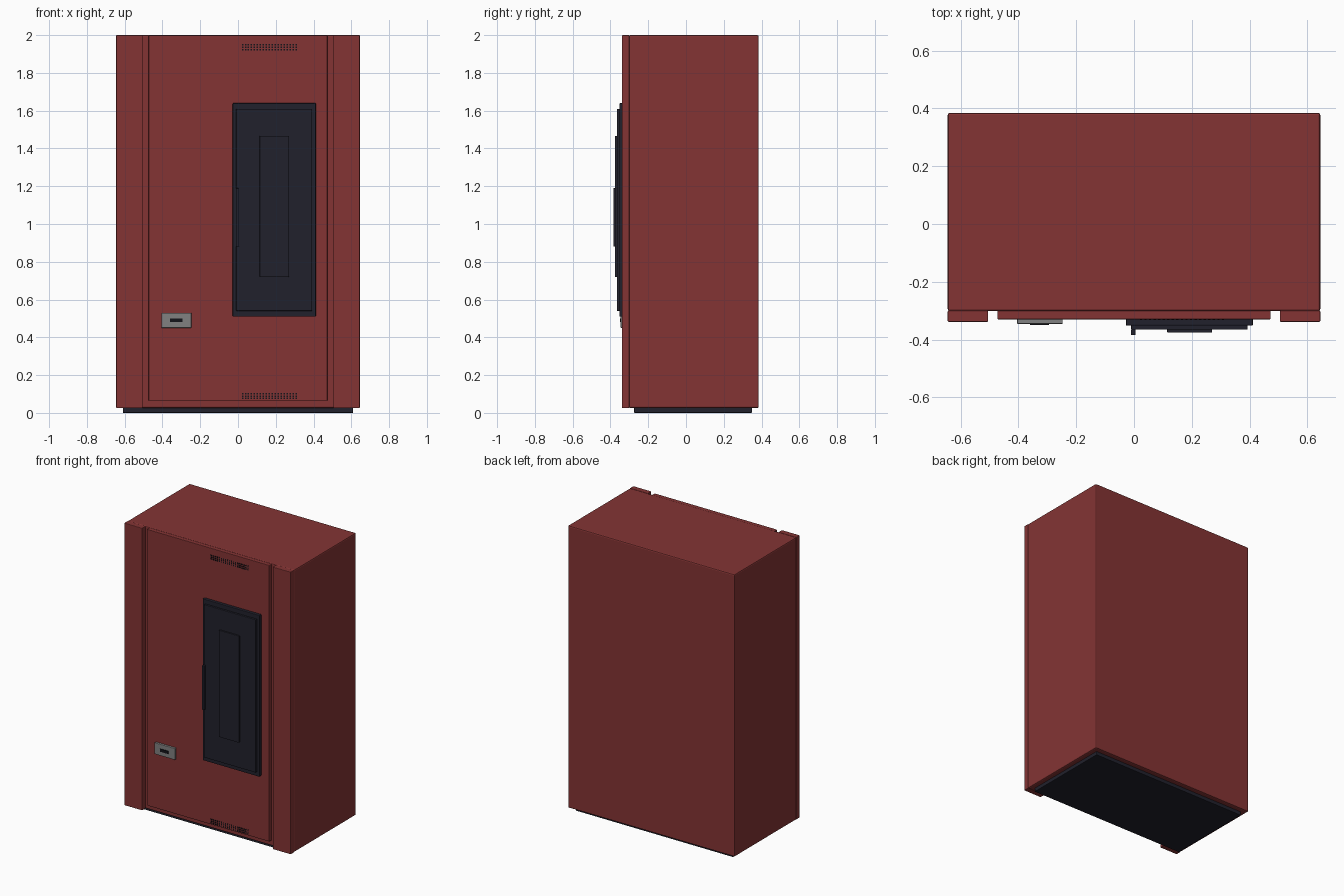
import bpy, bmesh
from mathutils import Vector

if "Cube" in bpy.data.objects:
    bpy.data.objects.remove(bpy.data.objects["Cube"])


def material(name, rgb):
    m = bpy.data.materials.new(name)
    m.diffuse_color = (*rgb, 1)
    m.use_nodes = True
    m.node_tree.nodes["Principled BSDF"].inputs["Base Color"].default_value = m.diffuse_color
    return m


RED = material("dark red paint", (0.23, 0.034, 0.034))
DARK = material("dark blue grey", (0.015, 0.015, 0.025))
GREY = material("steel grey", (0.22, 0.22, 0.22))
BLACK = material("black", (0.007, 0.007, 0.010))


def add_box(bm, x, y, z):
    """Axis-aligned box from (min, max) pairs."""
    verts = bmesh.ops.create_cube(bm, size=1)["verts"]
    for v in verts:
        v.co = Vector([a[0] + (c + 0.5) * (a[1] - a[0]) for a, c in zip((x, y, z), v.co)])


def part(name, mat, boxes, bevel=0.0):
    bm = bmesh.new()
    for b in boxes:
        add_box(bm, *b)
    me = bpy.data.meshes.new(name)
    bm.to_mesh(me)
    bm.free()
    me.materials.append(mat)
    ob = bpy.data.objects.new(name, me)
    bpy.context.collection.objects.link(ob)
    if bevel:
        mod = ob.modifiers.new("edge", "BEVEL")
        mod.width = bevel
        mod.segments = 2
    return ob


# Cabinet shell and recessed plinth
part("cabinet_body", RED, [((-.645, .645), (-.302, .385), (.025, 2.0))], .008)
part("plinth", DARK, [((-.61, .61), (-.275, .35), (0, .03))], .004)

# Front pillars, mirrored across x
pillar = part("front_pillars", RED, [((.505, .645), (-.339, -.300), (.025, 2.0))], .004)
pillar.modifiers.new("mirror", "MIRROR")

# Large door panel between the pillars
part("door_panel", RED, [((-.473, .473), (-.330, -.300), (.065, 1.998))], .003)

# Stepped window
part("window_frame", DARK, [((-.028, .412), (-.352, -.328), (.51, 1.64))], .004)
part("window_panel", DARK, [((-.01, .393), (-.366, -.350), (.54, 1.61))], .003)
part("window_center", DARK, [((.115, .27), (-.376, -.364), (.72, 1.467))], .002)
part("door_handle", DARK, [((-.011, .005), (-.385, -.364), (.88, 1.19))], .003)

# Small slot plate
part("slot_plate", GREY, [((-.405, -.247), (-.346, -.328), (.45, .53))], .003)
part("slot", BLACK, [((-.36, -.295), (-.350, -.344), (.48, .50))])

# Perforated vents as rows of small flat holes
COLS, ROWS = 19, 3
for name, zc in (("upper_vent", 1.936), ("lower_vent", .089)):
    holes = []
    for i in range(COLS):
        for j in range(ROWS):
            x = .024 + i * (.284 / (COLS - 1))
            z = zc + (j - 1) * .0125
            holes.append(((x - .004, x + .004), (-.3315, -.328), (z - .004, z + .004)))
    part(name, BLACK, holes)
